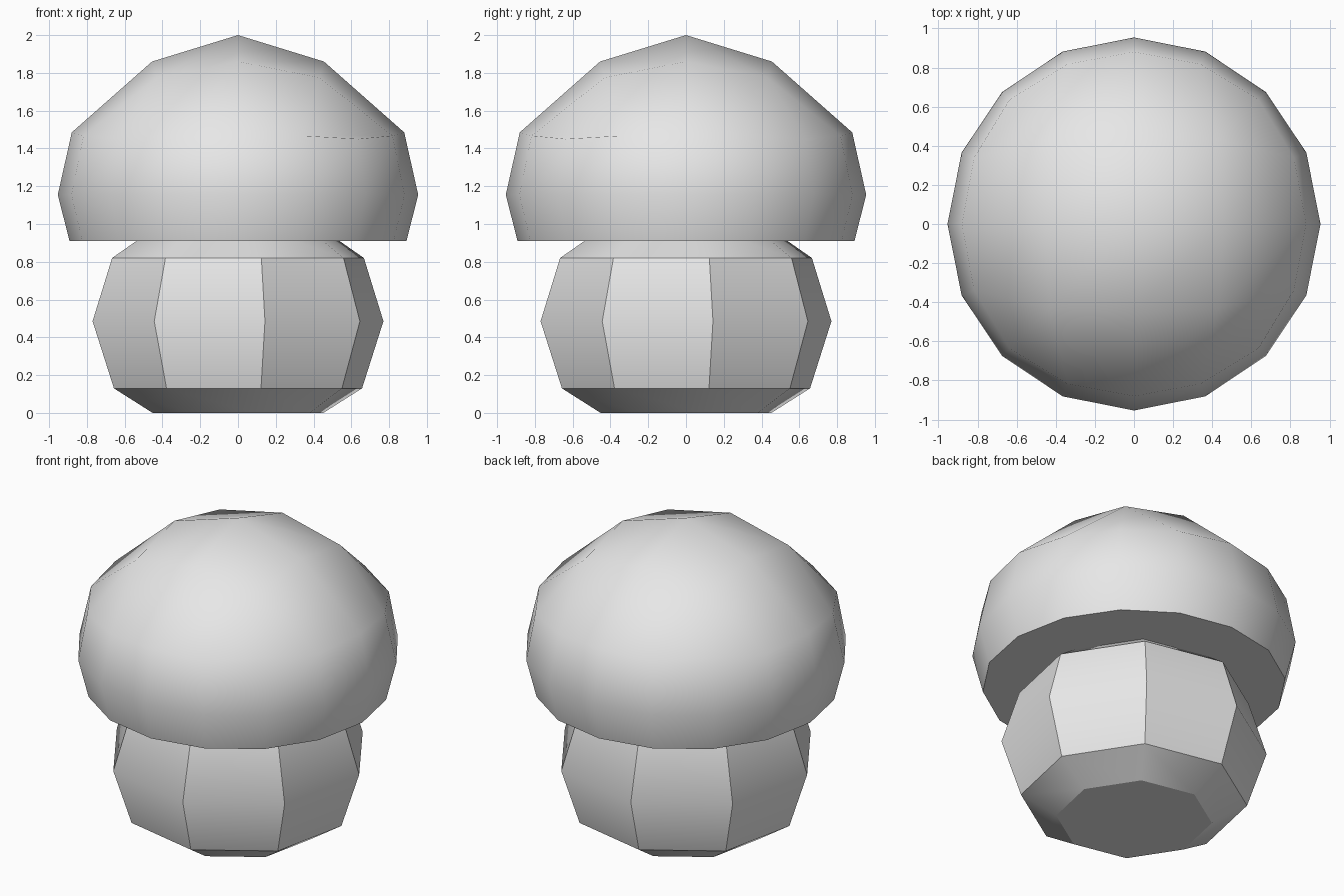
import bpy
import bmesh
from math import radians, pi, cos, sin
from mathutils import Matrix

cube = bpy.data.objects.get("Cube")
if cube:
    bpy.data.objects.remove(cube, do_unlink=True)

# One plain grey for the whole mushroom
GREY = (0.8, 0.8, 0.8, 1.0)
grey = bpy.data.materials.new("plain_grey")
grey.use_nodes = True
grey.diffuse_color = GREY
grey.node_tree.nodes["Principled BSDF"].inputs["Base Color"].default_value = GREY


def add_ring(bm, edges, radius, z):
    """Extrude a rim loop to a new radius and height; return the new rim."""
    geom = bmesh.ops.extrude_edge_only(bm, edges=edges)["geom"]
    for v in geom:
        if isinstance(v, bmesh.types.BMVert):
            v.co.xy = v.co.xy.normalized() * radius
            v.co.z = z
    return [e for e in geom if isinstance(e, bmesh.types.BMEdge)
            and all(abs(v.co.z - z) < 1e-4 for v in e.verts)]


def finish(bm, name, smooth_angle):
    bmesh.ops.recalc_face_normals(bm, faces=bm.faces)
    mesh = bpy.data.meshes.new(name)
    bm.to_mesh(mesh)
    bm.free()
    mesh.materials.append(grey)
    obj = bpy.data.objects.new(name, mesh)
    bpy.context.collection.objects.link(obj)
    bpy.ops.object.select_all(action='DESELECT')
    obj.select_set(True)
    bpy.context.view_layer.objects.active = obj
    bpy.ops.object.shade_smooth_by_angle(angle=radians(smooth_angle))
    return obj


def square_angle(x, y):
    """Even angle around a square ring of grid points."""
    if abs(x) >= abs(y):
        return pi / 4 * y / x + (pi if x < 0 else 0)
    return pi / 2 - pi / 4 * x / y + (pi if y < 0 else 0)


# Cap: a square grid rounded into a dome, then a skirt and a flat underside
DOME = {1: ((0.455, 1.86), (0.61, 1.775)),   # ring: side middle, corner
        2: ((0.88, 1.485), (0.90, 1.45))}
bm = bmesh.new()
bmesh.ops.create_grid(bm, x_segments=4, y_segments=4, size=2)
for v in bm.verts:
    x, y = round(v.co.x), round(v.co.y)
    ring = max(abs(x), abs(y))
    if ring == 0:
        v.co = (0, 0, 2)
        continue
    t = min(abs(x), abs(y)) / ring
    (r0, z0), (r1, z1) = DOME[ring]
    r, z = r0 + (r1 - r0) * t * t, z0 + (z1 - z0) * t
    a = square_angle(x, y)
    v.co = (r * cos(a), r * sin(a), z)
rim = [e for e in bm.edges if e.is_boundary]
for radius, z in ((0.954, 1.155), (0.892, 0.91)):
    rim = add_ring(bm, rim, radius, z)
bmesh.ops.edgeloop_fill(bm, edges=rim)
finish(bm, "cap", 50)

# Stem: a squat eight-sided barrel, slightly turned, running up into the cap
bm = bmesh.new()
bmesh.ops.create_circle(bm, cap_ends=True, segments=8, radius=0.46,
                        matrix=Matrix.Rotation(radians(10.5), 4, 'Z'))
rim = list(bm.edges)
for radius, z in ((0.668, 0.13), (0.783, 0.485), (0.678, 0.82), (0.43, 0.99)):
    rim = add_ring(bm, rim, radius, z)
bmesh.ops.edgeloop_fill(bm, edges=rim)
finish(bm, "stem", 34)
